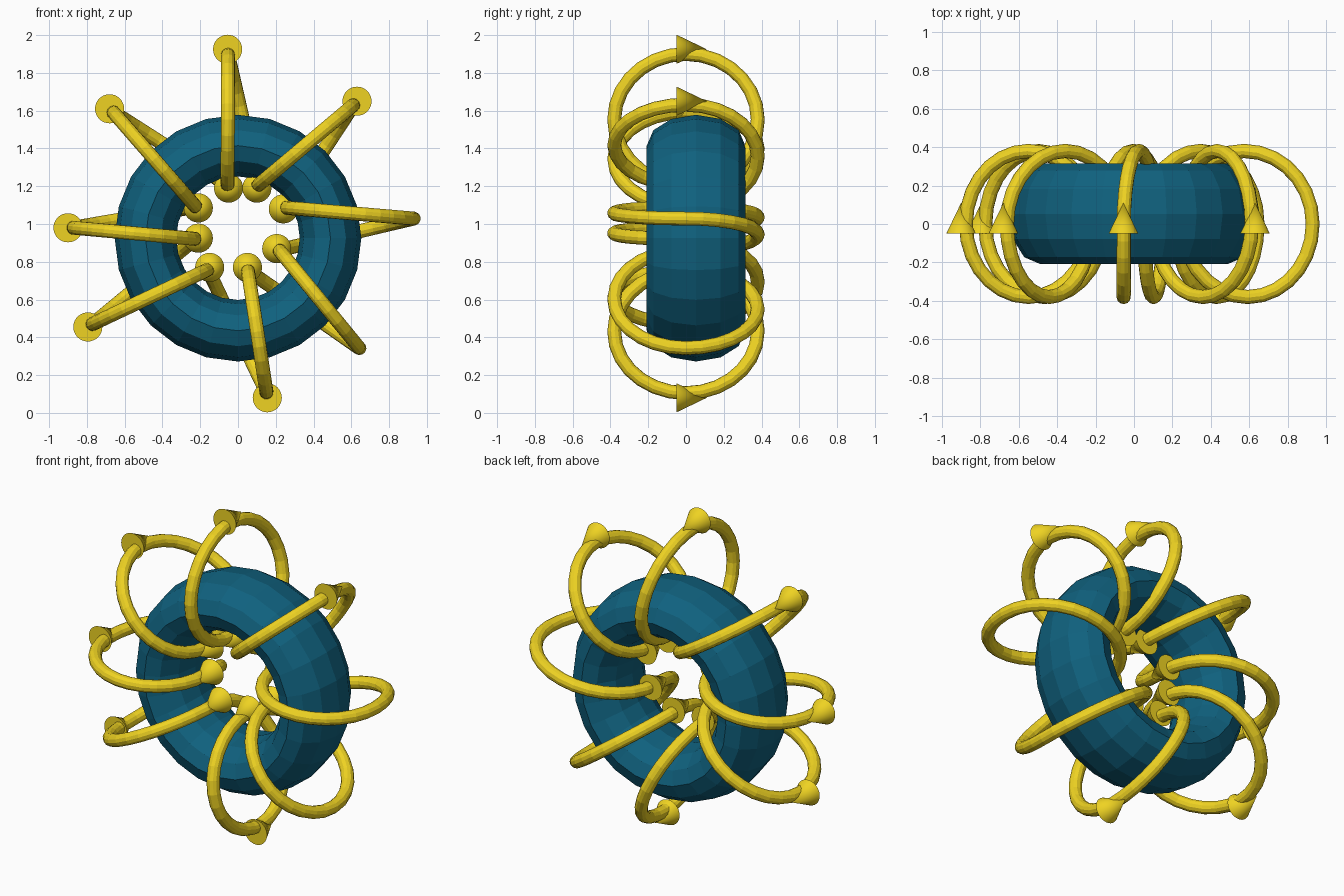
import bpy, math
from mathutils import Vector

cube = bpy.data.objects.get("Cube")
if cube:
    bpy.data.objects.remove(cube)


def material(name, rgb):
    m = bpy.data.materials.new(name)
    m.use_nodes = True
    m.diffuse_color = (*rgb, 1)
    m.node_tree.nodes["Principled BSDF"].inputs["Base Color"].default_value = (*rgb, 1)
    return m


blue = material("core_blue", (0.005, 0.12, 0.21))
yellow = material("wire_yellow", (0.86, 0.65, 0.016))

# Ring core: torus with a cross-section stretched along its axis
bpy.ops.mesh.primitive_torus_add(
    major_segments=24, minor_segments=12, major_radius=0.49, minor_radius=0.163,
    location=(0, 0.053, 0.925), rotation=(math.pi / 2, 0, 0))
core = bpy.context.object
core.name = "ring_core"
core.scale.z = 1.6
core.data.materials.append(blue)

# Turning points of the winding (x, z), clockwise; inner[i] leads to outer[i]
inner = [(-0.05, 1.19), (0.10, 1.19), (0.24, 1.08), (0.205, 0.87),
         (0.05, 0.77), (-0.15, 0.77), (-0.21, 0.925), (-0.21, 1.085)]
outer = [(-0.055, 1.925), (0.63, 1.65), (0.955, 1.03), (0.66, 0.325),
         (0.155, 0.08), (-0.795, 0.455), (-0.90, 0.98), (-0.68, 1.61)]
no_outer_arrow = (2, 3)
centre = Vector((0.02, 0, 0.985))
OFFSET, DEPTH, STEPS = 0.025, 0.38, 14


def on_plane(p):
    return Vector((p[0], 0, p[1]))


def shifted(p, amount):
    return p + (p - centre).normalized() * amount


heads_in = [on_plane(p) for p in inner]
heads_out = [on_plane(p) for p in outer]
turns_in = [shifted(p, 0.015) for p in heads_in]
turns_out = [shifted(p, -OFFSET) for p in heads_out]


def half_turn(a, b, side):
    """Half ellipse from a to b, bulging along y."""
    points = []
    for k in range(STEPS):
        t = math.pi * k / STEPS
        p = a.lerp(b, (1 - math.cos(t)) / 2)
        p.y = side * DEPTH * math.sin(t)
        points.append(p)
    return points


# Coil: one closed wire wound around the core
path = []
for i, (a, b) in enumerate(zip(turns_in, turns_out)):
    path += half_turn(a, b, -1)
    path += half_turn(b, turns_in[(i + 1) % len(turns_in)], 1)

curve = bpy.data.curves.new("coil_wire", "CURVE")
curve.dimensions = "3D"
curve.bevel_depth = 0.037
curve.bevel_resolution = 4
spline = curve.splines.new("POLY")
spline.points.add(len(path) - 1)
for point, p in zip(spline.points, path):
    point.co = (*p, 1)
spline.use_cyclic_u = True
spline.use_smooth = False
curve.materials.append(yellow)
coil = bpy.data.objects.new("coil_wire", curve)
bpy.context.collection.objects.link(coil)


def arrow_head(name, p, direction):
    """Cone pointing along +y or -y."""
    bpy.ops.mesh.primitive_cone_add(
        vertices=32, radius1=0.077, depth=0.16,
        location=p + Vector((0, 0.03 * direction, 0)),
        rotation=(-direction * math.pi / 2, 0, 0))
    cone = bpy.context.object
    cone.name = name
    cone.data.materials.append(yellow)
    bpy.ops.object.shade_smooth_by_angle(angle=math.radians(30))


# Arrow heads showing the winding direction
for i, (p, q) in enumerate(zip(heads_in, heads_out)):
    arrow_head(f"inner_arrow_{i + 1}", p, -1)
    if i not in no_outer_arrow:
        arrow_head(f"outer_arrow_{i + 1}", q, 1)
